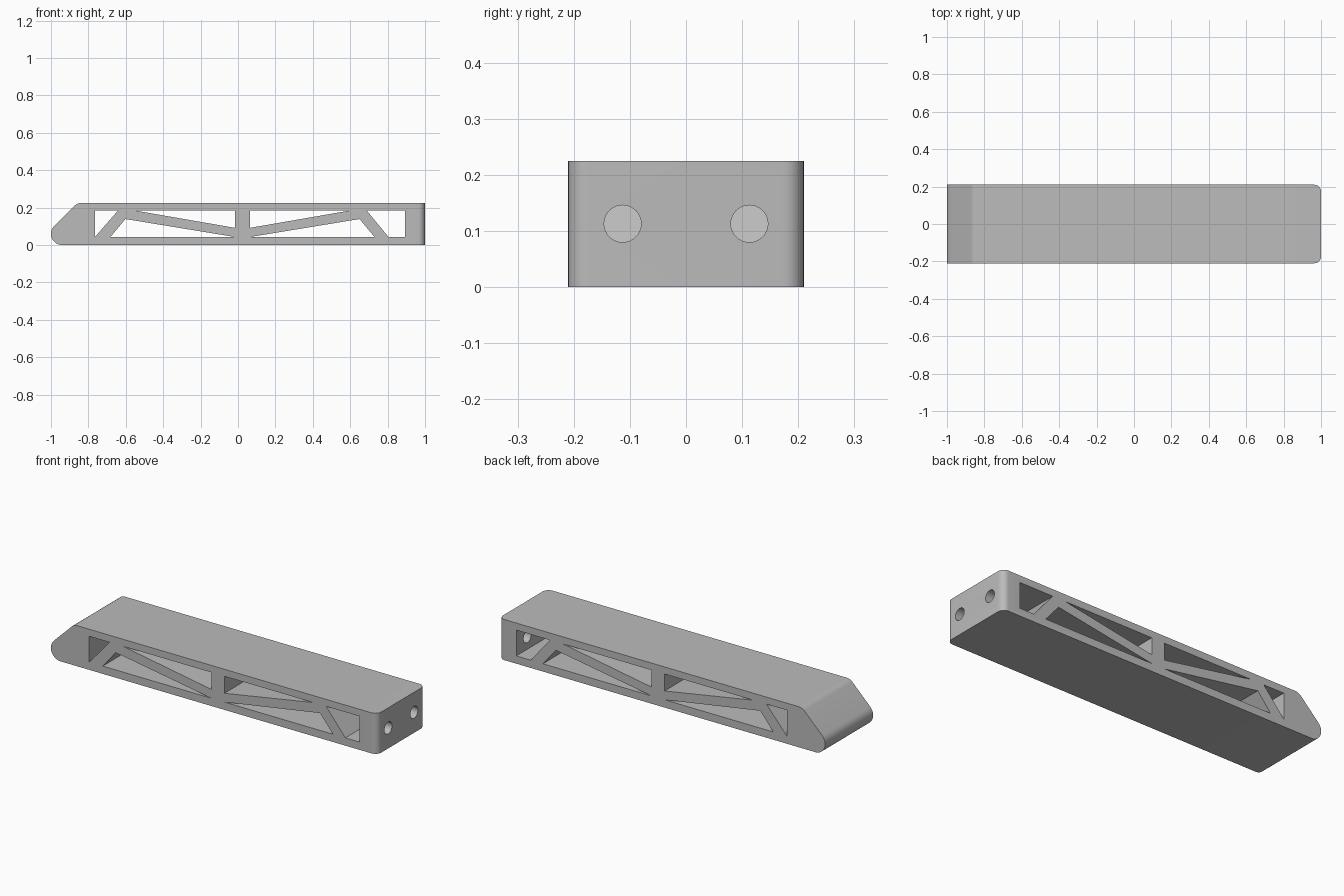
import bpy, bmesh, math
from mathutils import Matrix

if "Cube" in bpy.data.objects:
    bpy.data.objects.remove(bpy.data.objects["Cube"])

HALF_W, TOP = 0.21, 0.225
grey = bpy.data.materials.new("light grey")
grey.diffuse_color = (0.5, 0.5, 0.5, 1)
grey.use_nodes = True
grey.node_tree.nodes["Principled BSDF"].inputs["Base Color"].default_value = grey.diffuse_color


def make_object(name, bm):
    bmesh.ops.recalc_face_normals(bm, faces=bm.faces)
    me = bpy.data.meshes.new(name)
    bm.to_mesh(me)
    bm.free()
    me.materials.append(grey)
    ob = bpy.data.objects.new(name, me)
    bpy.context.collection.objects.link(ob)
    return ob


def prism(bm, outline, half):
    """Extrude an (x, z) outline from y = -half to y = +half."""
    face = bm.faces.new([bm.verts.new((x, -half, z)) for x, z in outline])
    new = bmesh.ops.extrude_face_region(bm, geom=[face])["geom"]
    bmesh.ops.translate(bm, vec=(0, 2 * half, 0),
                        verts=[v for v in new if isinstance(v, bmesh.types.BMVert)])


def arc(cx, cz, r, a0, a1, n):
    angles = [math.radians(a0 + (a1 - a0) * i / n) for i in range(n + 1)]
    return [(cx + r * math.cos(a), cz + r * math.sin(a)) for a in angles]


# Beam: side profile with a sloped, rounded nose
outline = [(1, 0), (1, TOP)]
outline += arc(-0.838, TOP - 0.05, 0.05, 90, 135, 6)
outline += arc(-0.94, 0.06, 0.06, 135, 270, 16)
bm = bmesh.new()
prism(bm, outline, HALF_W)
# Rounded vertical corners at the square end
corners = [e for e in bm.edges if all(v.co.x > 0.99 for v in e.verts)
           and abs(e.verts[0].co.z - e.verts[1].co.z) > 0.1]
bmesh.ops.bevel(bm, geom=corners, offset=0.036, segments=8, profile=0.5, affect='EDGES')
beam = make_object("truss_beam", bm)

# Truss windows through the full width
lo, hi = 0.043, 0.186
windows = [
    [(-0.765, lo), (-0.765, hi), (-0.64, hi)],
    [(-0.682, lo), (-0.602, 0.139), (-0.016, lo)],
    [(-0.559, hi), (-0.016, hi), (-0.016, 0.092)],
    [(0.064, hi), (0.607, hi), (0.064, 0.092)],
    [(0.064, lo), (0.65, 0.139), (0.73, lo)],
    [(0.687, hi), (0.893, hi), (0.893, lo), (0.805, lo)],
]
bm = bmesh.new()
for w in windows:
    prism(bm, w, HALF_W + 0.05)
window_cutter = make_object("window_cutter", bm)

# Two round holes through the end wall
bm = bmesh.new()
for side in (-1, 1):
    place = Matrix.Translation((0.95, side * 0.113, 0.113)) @ Matrix.Rotation(math.pi / 2, 4, 'Y')
    bmesh.ops.create_cone(bm, cap_ends=True, segments=32, radius1=0.033,
                          radius2=0.033, depth=0.2, matrix=place)
hole_cutter = make_object("hole_cutter", bm)

# Cut, then remove the cutters
bpy.context.view_layer.objects.active = beam
beam.select_set(True)
for cutter in (window_cutter, hole_cutter):
    mod = beam.modifiers.new(cutter.name, 'BOOLEAN')
    mod.operation, mod.solver, mod.object = 'DIFFERENCE', 'EXACT', cutter
    bpy.ops.object.modifier_apply(modifier=mod.name)
    bpy.data.objects.remove(cutter)
bpy.ops.object.shade_smooth_by_angle(angle=math.radians(30))
